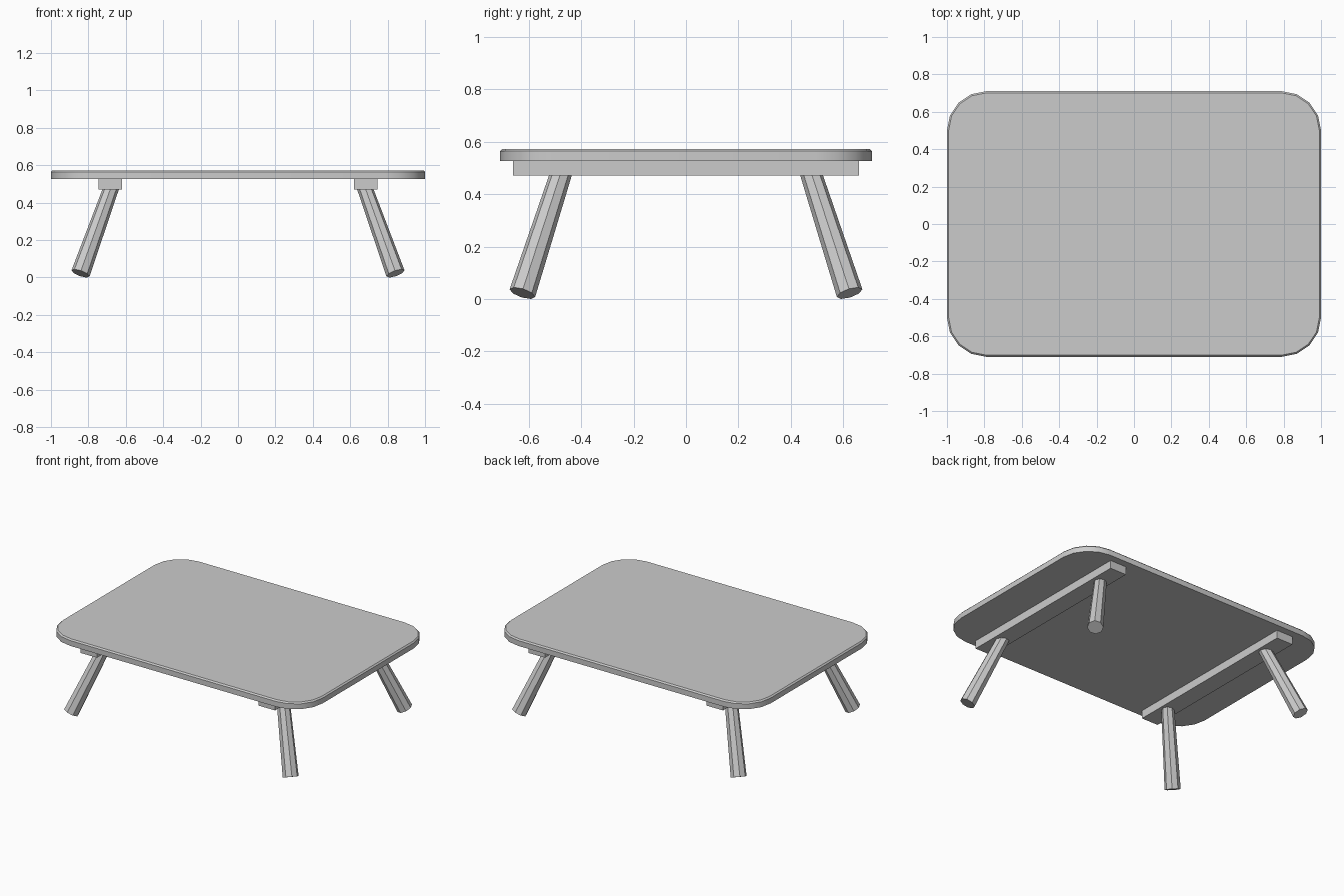
import bpy, bmesh, math
from mathutils import Vector, Matrix

if "Cube" in bpy.data.objects:
    bpy.data.objects.remove(bpy.data.objects["Cube"])

grey = bpy.data.materials.new("plain grey")
grey.diffuse_color = (0.6, 0.6, 0.6, 1)
grey.use_nodes = True
grey.node_tree.nodes["Principled BSDF"].inputs["Base Color"].default_value = grey.diffuse_color


def make_object(name, bm):
    bmesh.ops.recalc_face_normals(bm, faces=bm.faces)
    mesh = bpy.data.meshes.new(name)
    bm.to_mesh(mesh)
    bm.free()
    mesh.materials.append(grey)
    obj = bpy.data.objects.new(name, mesh)
    bpy.context.collection.objects.link(obj)
    return obj


def rounded_rect(hx, hy, r, steps):
    """Outline of a rectangle with rounded corners."""
    pts = []
    for k, (sx, sy) in enumerate([(1, 1), (-1, 1), (-1, -1), (1, -1)]):
        for i in range(steps + 1):
            a = math.pi / 2 * (k + i / steps)
            pts.append((sx * (hx - r) + r * math.cos(a),
                        sy * (hy - r) + r * math.sin(a)))
    return pts


# Table top: rounded slab with a small chamfer around the upper edge
bm = bmesh.new()
rings = []
for z, inset in [(0.527, 0), (0.564, 0), (0.573, 0.009)]:
    outline = rounded_rect(1 - inset, 0.71 - inset, 0.21 - inset, 4)
    rings.append([bm.verts.new((x, y, z)) for x, y in outline])
n = len(rings[0])
for low, high in zip(rings, rings[1:]):
    for i in range(n):
        j = (i + 1) % n
        bm.faces.new((low[i], low[j], high[j], high[i]))
bm.faces.new(rings[0])
bm.faces.new(rings[-1])
top = make_object("table_top", bm)
bpy.context.view_layer.objects.active = top
top.select_set(True)
bpy.ops.object.shade_smooth_by_angle(angle=math.radians(30))
top.select_set(False)

for sx, side in [(-1, "left"), (1, "right")]:
    # Rail under the top that carries a pair of legs
    bm = bmesh.new()
    bmesh.ops.create_cube(bm, size=1, matrix=Matrix.Translation(
        (sx * 0.683, 0, 0.499)) @ Matrix.Diagonal((0.126, 1.32, 0.056, 1)))
    make_object(side + "_rail", bm)

    # Splayed eight-sided legs, slightly thinner toward the rail
    for sy, end in [(-1, "front"), (1, "back")]:
        foot = Vector((sx * 0.842, sy * 0.625, 0.022))
        head = Vector((sx * 0.672, sy * 0.472, 0.495))
        axis = head - foot
        tilt = Vector((0, 0, 1)).rotation_difference(axis).to_matrix().to_4x4()
        bm = bmesh.new()
        bmesh.ops.create_cone(
            bm, cap_ends=True, segments=8, radius1=0.051, radius2=0.041,
            depth=axis.length,
            matrix=Matrix.Translation((foot + head) / 2) @ tilt)
        make_object(f"{end}_{side}_leg", bm)
